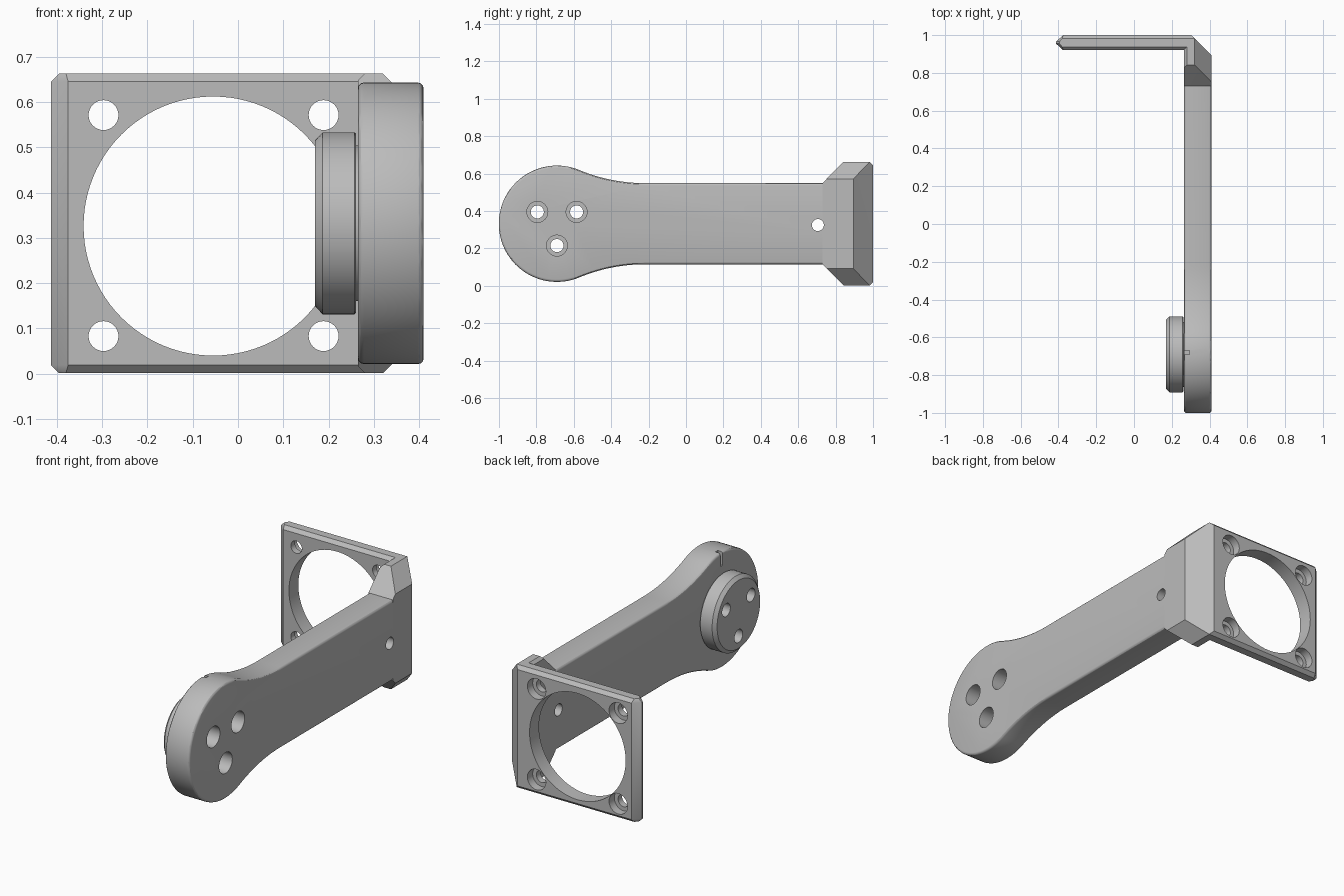
import bpy, bmesh, math
from mathutils import Vector, Matrix

cube = bpy.data.objects.get("Cube")
if cube:
    bpy.data.objects.remove(cube, do_unlink=True)

grey = bpy.data.materials.new("plain_grey")
grey.use_nodes = True
grey.diffuse_color = (0.5, 0.5, 0.5, 1)
grey.node_tree.nodes["Principled BSDF"].inputs["Base Color"].default_value = (0.5, 0.5, 0.5, 1)

MID = 0.332            # height of the symmetry plane
HEAD = (-0.69, MID)    # centre of the round head (y, z)
R = 0.311              # head radius
IN, OUT = 0.265, 0.41  # inner and outer faces of the arm (x)


def finish(name, bm):
    bmesh.ops.recalc_face_normals(bm, faces=bm.faces)
    mesh = bpy.data.meshes.new(name)
    bm.to_mesh(mesh)
    bm.free()
    mesh.materials.append(grey)
    ob = bpy.data.objects.new(name, mesh)
    bpy.context.collection.objects.link(ob)
    return ob


def lathe(bm, profile, centre, axis, steps=48):
    """Revolve (radius, distance) pairs around the x or y axis through centre (other, z)."""
    other, z = centre
    if axis == "x":
        d, c = Vector((1, 0, 0)), Vector((0, other, z))
    else:
        d, c = Vector((0, 1, 0)), Vector((other, 0, z))
    verts = [bm.verts.new(c + d * t + Vector((0, 0, r))) for r, t in profile]
    edges = [bm.edges.new(pair) for pair in zip(verts, verts[1:])]
    bmesh.ops.spin(bm, geom=verts + edges, cent=c, axis=d, angle=math.tau,
                   steps=steps, use_merge=True)
    bmesh.ops.remove_doubles(bm, verts=bm.verts, dist=1e-5)


def rod(r, a, b):
    return [(0, a), (r, a), (r, b), (0, b)]


def stepped(r1, a, b, r2, c):
    return [(0, a), (r1, a), (r1, b), (r2, b), (r2, c), (0, c)]


def hull(name, points):
    bm = bmesh.new()
    for p in points:
        bm.verts.new(p)
    bmesh.ops.convex_hull(bm, input=bm.verts)
    bmesh.ops.dissolve_limit(bm, angle_limit=0.01, verts=bm.verts, edges=bm.edges)
    return finish(name, bm)


def mirrored(points):
    return points + [(x, y, 2 * MID - z) for x, y, z in points]


def cut(ob, cutter):
    mod = ob.modifiers.new("cut", "BOOLEAN")
    mod.operation, mod.solver, mod.object = "DIFFERENCE", "EXACT", cutter
    bpy.context.view_layer.objects.active = ob
    bpy.ops.object.modifier_apply(modifier=mod.name)


def smooth(ob, angle=30):
    bpy.ops.object.select_all(action="DESELECT")
    ob.select_set(True)
    bpy.context.view_layer.objects.active = ob
    bpy.ops.object.shade_smooth_by_angle(angle=math.radians(angle))


# Arm outline: round head blending through a concave fillet into a straight bar
half, run, end = 0.217, 0.47, 0.73
fillet = (run**2 + half**2 - R**2) / (2 * (R - half))
lean = math.atan2(half + fillet, run)
upper = []
for i in range(29):
    a = math.pi + (lean - math.pi) * i / 28
    upper.append((HEAD[0] + R * math.cos(a), R * math.sin(a)))
for i in range(1, 13):
    a = math.pi + lean + (math.pi / 2 - lean) * i / 12
    upper.append((HEAD[0] + run + fillet * math.cos(a), half + fillet + fillet * math.sin(a)))
upper.append((end, half))
outline = upper + [(y, -h) for y, h in reversed(upper[1:])]

bm = bmesh.new()
face = bm.faces.new([bm.verts.new((IN, y, MID + h)) for y, h in outline])
ext = bmesh.ops.extrude_face_region(bm, geom=[face])["geom"]
bmesh.ops.translate(bm, vec=(OUT - IN, 0, 0), verts=[v for v in ext if isinstance(v, bmesh.types.BMVert)])
bmesh.ops.recalc_face_normals(bm, faces=bm.faces)
rim = [e for e in bm.edges
       if abs(e.verts[0].co.x - e.verts[1].co.x) < 1e-5
       and min(v.co.y for v in e.verts) < end - 0.01]
bmesh.ops.bevel(bm, geom=rim, offset=0.013, segments=3, profile=0.5, affect="EDGES")
arm = finish("arm", bm)

# Flared corner joining the arm to the plate
corner = hull("corner_gusset", mirrored([
    (IN, end, MID + half), (OUT, end, MID + half), (OUT, 0.752, 0.572), (OUT, 0.895, 0.572),
    (IN, 0.828, 0.648), (0.28, 0.843, 0.663), (0.32, 0.843, 0.663), (0.32, 0.982, 0.663),
    (0.28, 0.982, 0.663), (IN, 0.982, 0.648), (0.303, 1.0, 0.645), (IN, 1.0, 0.645)]))

# Mounting plate with chamfered edges
plate = hull("mounting_plate", mirrored([
    (-0.375, 0.92, 0.645), (-0.375, 1.0, 0.645), (0.28, 0.92, 0.645), (0.28, 1.0, 0.645),
    (-0.38, 0.938, 0.663), (-0.38, 0.982, 0.663), (0.28, 0.938, 0.663), (0.28, 0.982, 0.663),
    (-0.395, 0.955, 0.663), (-0.395, 0.965, 0.663),
    (-0.413, 0.955, 0.645), (-0.413, 0.965, 0.645)]))

# Hub disc on a short neck
bm = bmesh.new()
lathe(bm, [(0, 0.17), (0.183, 0.17), (0.201, 0.187), (0.201, 0.257), (0.197, 0.261),
           (0.172, 0.261), (0.172, IN), (0, IN)], HEAD, "x", 72)
hub = finish("hub_disc", bm)

# Arm and hub bores, plus the small index notch on the head
bm = bmesh.new()
for centre in ((-0.795, 0.395), (-0.585, 0.395), (-0.69, 0.215)):
    lathe(bm, stepped(0.035, 0.1, 0.285, 0.056, 0.5), centre, "x", 32)
lathe(bm, rod(0.032, 0.1, 0.5), (0.705, 0.325), "x", 32)
bmesh.ops.create_cube(bm, size=1, matrix=Matrix.Translation((0.277, -0.68, 0.62))
                      @ Matrix.Diagonal((0.034, 0.02, 0.1, 1)))
cutter = finish("arm_cutter", bm)
for ob in (arm, hub, corner):
    cut(ob, cutter)
bpy.data.objects.remove(cutter, do_unlink=True)

# Large opening and four counterbored screw holes in the plate
bm = bmesh.new()
lathe(bm, rod(0.286, 0.8, 1.1), (-0.055, 0.326), "y", 96)
for x in (-0.297, 0.189):
    for z in (0.083, 0.571):
        lathe(bm, stepped(0.033, 0.8, 0.955, 0.055, 1.1), (x, z), "y", 32)
cutter = finish("plate_cutter", bm)
cut(plate, cutter)
bpy.data.objects.remove(cutter, do_unlink=True)

for ob in (arm, hub, plate, corner):
    smooth(ob)
